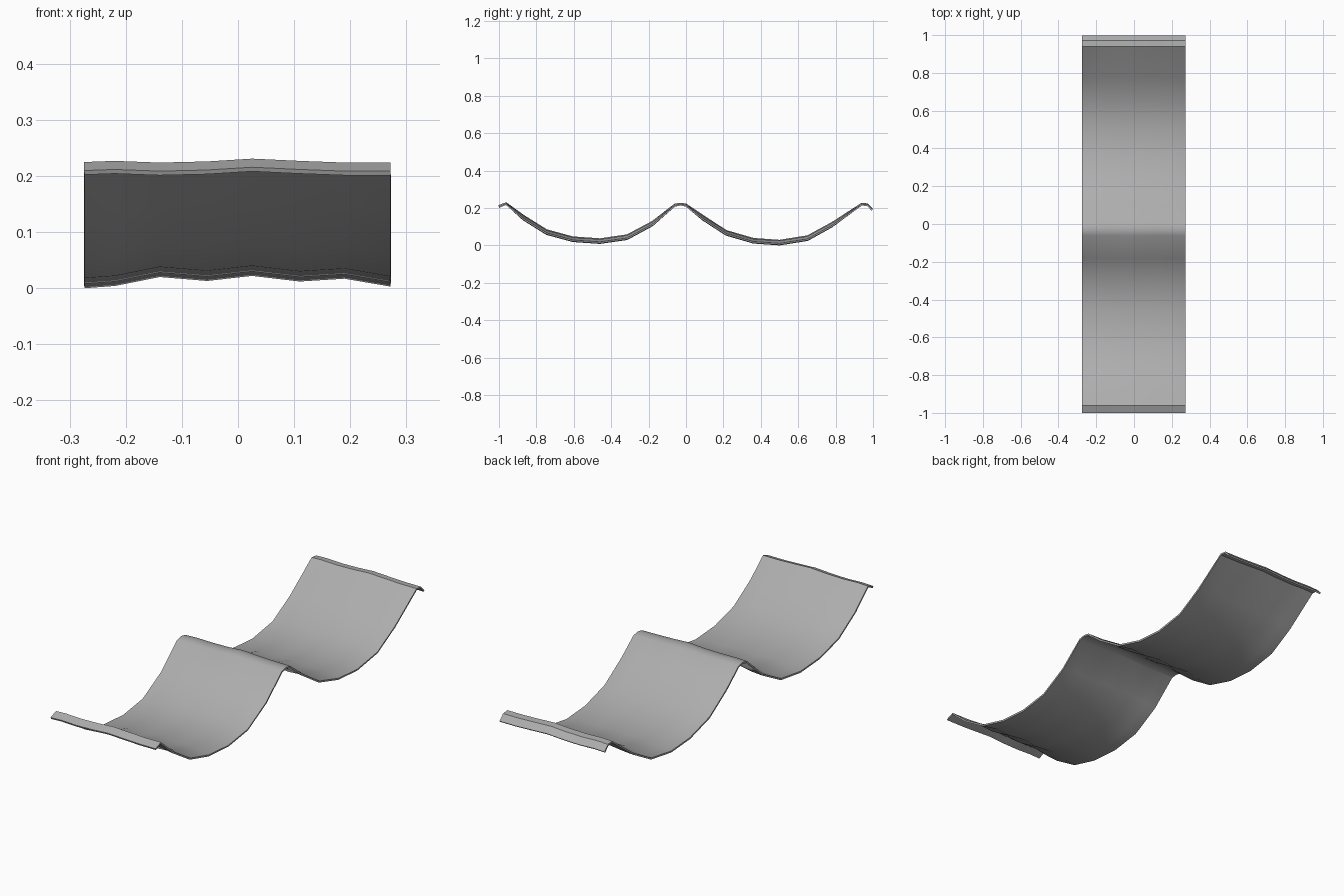
import bpy, bmesh, math

if "Cube" in bpy.data.objects:
    bpy.data.objects.remove(bpy.data.objects["Cube"])

# Wave profile along the length: (y, lowest z, ripple: 1 in valleys, 0 on crests)
profile = [(-1, .204, 0), (-.962, .219, 0), (-.87, .138, 1), (-.745, .06, 1),
           (-.605, .022, 1), (-.46, .012, 1), (-.315, .033, 1), (-.18, .106, .9),
           (-.06, .21, .1), (-.03, .216, 0), (0, .21, .1), (.09, .137, 1),
           (.215, .056, 1), (.36, .014, 1), (.5, .004, 1), (.65, .028, 1),
           (.78, .1, .9), (.94, .216, 0), (.97, .213, 0), (.995, .188, 0)]

# Slight unevenness across the width: (x, lift in valleys, lift on crests)
ripple = [(-.274, 0, .002), (-.22, .004, .004), (-.14, .02, .001), (-.055, .013, .003),
          (.025, .022, .008), (.11, .012, .004), (.19, .017, .001), (.272, .003, .001)]

# Rippled sheet
bm = bmesh.new()
rows = [[bm.verts.new((x, y, z + low * k + high * (1 - k))) for x, low, high in ripple]
        for y, z, k in profile]
for a, b in zip(rows, rows[1:]):
    for i in range(len(ripple) - 1):
        bm.faces.new((a[i], a[i + 1], b[i + 1], b[i]))

mesh = bpy.data.meshes.new("wavy_sheet")
bm.to_mesh(mesh)
bm.free()
sheet = bpy.data.objects.new("wavy_sheet", mesh)
bpy.context.collection.objects.link(sheet)

# Thin body
solid = sheet.modifiers.new("thickness", "SOLIDIFY")
solid.thickness = .008
solid.offset = 0

# Mid grey surface
grey = bpy.data.materials.new("mid_grey")
grey.diffuse_color = (.42, .42, .42, 1)
grey.use_nodes = True
grey.node_tree.nodes["Principled BSDF"].inputs["Base Color"].default_value = grey.diffuse_color
mesh.materials.append(grey)

# Smooth valleys, crisp crests
bpy.context.view_layer.objects.active = sheet
sheet.select_set(True)
bpy.ops.object.modifier_apply(modifier=solid.name)
bpy.ops.object.shade_smooth_by_angle(angle=math.radians(30))
